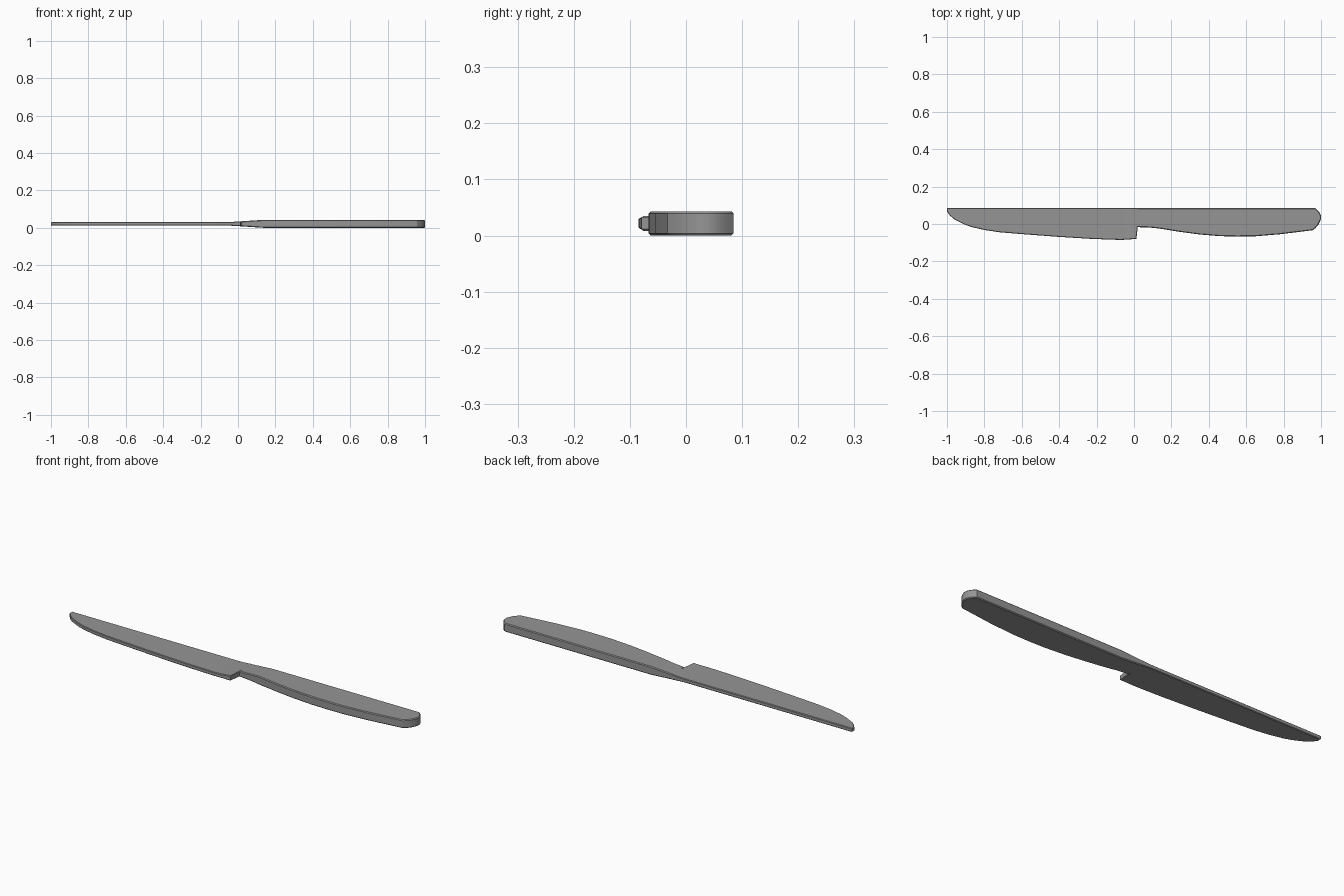
import bpy, bmesh, math

if "Cube" in bpy.data.objects:
    bpy.data.objects.remove(bpy.data.objects["Cube"])

MID_Z = 0.0215
SPINE = 0.085

# dark grey for the whole knife
dark = bpy.data.materials.new("dark_grey")
dark.diffuse_color = (0.3, 0.3, 0.3, 1)
dark.use_nodes = True
dark.node_tree.nodes["Principled BSDF"].inputs["Base Color"].default_value = dark.diffuse_color


def half_thickness(x):
    # thin blade swelling into the thicker handle
    t = min(max((x + 0.04) / 0.18, 0), 1)
    return 0.0098 + (0.0215 - 0.0098) * t


def loft(name, stations, cap_first, cap_last, bevel):
    bm = bmesh.new()
    rings = []
    for x, lo, hi in stations:
        h = half_thickness(x)
        corners = [(lo, -h), (hi, -h), (hi, h), (lo, h)]
        rings.append([bm.verts.new((x, y, MID_Z + z)) for y, z in corners])
    rim = []
    for a, b in zip(rings, rings[1:]):
        for i in range(4):
            j = (i + 1) % 4
            bm.faces.new((a[i], a[j], b[j], b[i]))
    if cap_first:
        bm.faces.new(rings[0])
    if cap_last:
        bm.faces.new(rings[-1])
    bmesh.ops.recalc_face_normals(bm, faces=bm.faces)
    # chamfer only the edges between flat sides and the outline wall
    for e in bm.edges:
        if len(e.link_faces) == 2:
            flat = [abs(f.normal.z) > 0.7 for f in e.link_faces]
            if flat[0] != flat[1]:
                rim.append(e)
    bmesh.ops.bevel(bm, geom=rim, offset=bevel, segments=1,
                    affect='EDGES', clamp_overlap=True)
    bmesh.ops.recalc_face_normals(bm, faces=bm.faces)
    mesh = bpy.data.meshes.new(name)
    bm.to_mesh(mesh)
    bm.free()
    mesh.materials.append(dark)
    ob = bpy.data.objects.new(name, mesh)
    bpy.context.collection.objects.link(ob)
    bpy.ops.object.select_all(action='DESELECT')
    ob.select_set(True)
    bpy.context.view_layer.objects.active = ob
    bpy.ops.object.shade_smooth_by_angle(angle=math.radians(30))
    return ob


# blade: cutting edge from tip to heel, then the step up to the handle
edge = [(-1.0, 0.066), (-0.985, 0.046), (-0.96, 0.024), (-0.91, -0.001),
        (-0.87, -0.016), (-0.80, -0.032), (-0.72, -0.044), (-0.60, -0.054),
        (-0.40, -0.069), (-0.235, -0.079), (-0.14, -0.083), (-0.07, -0.085),
        (-0.03, -0.083), (0.013, -0.079), (0.02, -0.017)]
loft("blade", [(x, y, SPINE) for x, y in edge], True, False, 0.003)

# handle: curved belly and rounded butt
belly = [(0.02, -0.017), (0.085, -0.019), (0.14, -0.025), (0.165, -0.029),
         (0.245, -0.042), (0.35, -0.056), (0.46, -0.065), (0.55, -0.067),
         (0.645, -0.066), (0.78, -0.055), (0.957, -0.033)]
butt = [(0.97, -0.022, SPINE), (0.984, -0.007, 0.072),
        (0.994, 0.013, 0.058), (1.0, 0.027, 0.044)]
loft("handle", [(x, y, SPINE) for x, y in belly] + butt, False, True, 0.004)
